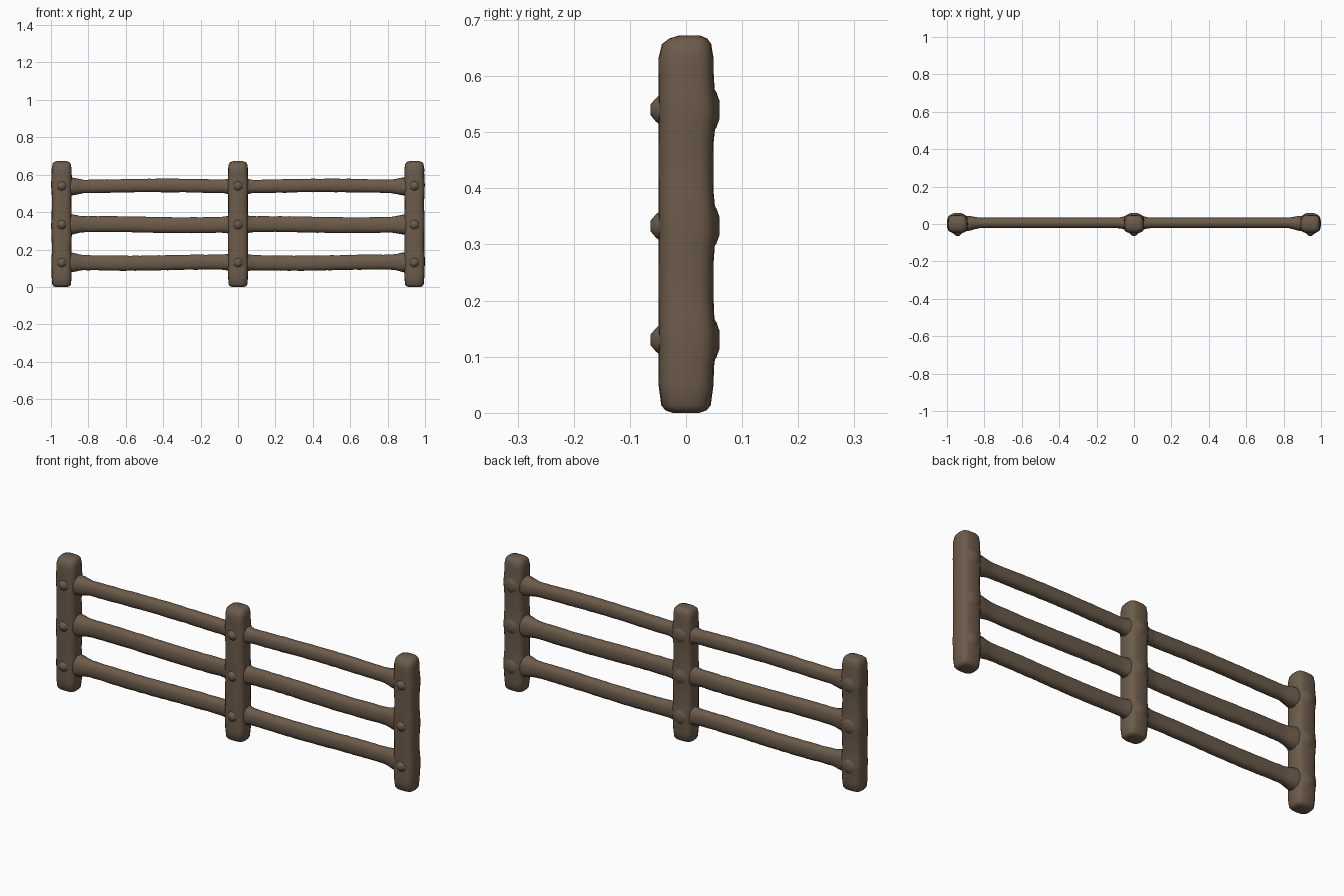
import bpy, bmesh, math, random
from mathutils import Vector

random.seed(4)
cube = bpy.data.objects.get("Cube")
if cube:
    bpy.data.objects.remove(cube, do_unlink=True)

wood = bpy.data.materials.new("weathered brown wood")
wood.use_nodes = True
brown = (0.15, 0.105, 0.07, 1)
wood.diffuse_color = brown
bsdf = wood.node_tree.nodes["Principled BSDF"]
bsdf.inputs["Base Color"].default_value = brown
bsdf.inputs["Roughness"].default_value = 0.9


def loft(name, rings, along, power, sides=20):
    """Skin rounded sections (centre, half width, half depth) along the x or z axis."""
    bm = bmesh.new()
    loops = []
    for centre, a, b in rings:
        loop = []
        for i in range(sides):
            t = math.tau * i / sides
            c, s = math.cos(t), math.sin(t)
            u = a * math.copysign(abs(c) ** (2 / power), c)
            v = b * math.copysign(abs(s) ** (2 / power), s)
            offset = Vector((u, v, 0)) if along == "z" else Vector((0, u, v))
            loop.append(bm.verts.new(Vector(centre) + offset))
        loops.append(loop)
    for low, high in zip(loops, loops[1:]):
        for i in range(sides):
            j = (i + 1) % sides
            bm.faces.new((low[i], low[j], high[j], high[i]))
    bm.faces.new(loops[0][::-1])
    bm.faces.new(loops[-1])
    bmesh.ops.recalc_face_normals(bm, faces=bm.faces)
    mesh = bpy.data.meshes.new(name)
    bm.to_mesh(mesh)
    bm.free()
    mesh.materials.append(wood)
    obj = bpy.data.objects.new(name, mesh)
    bpy.context.collection.objects.link(obj)
    bpy.ops.object.select_all(action="DESELECT")
    obj.select_set(True)
    bpy.context.view_layer.objects.active = obj
    bpy.ops.object.shade_smooth_by_angle(angle=math.radians(50))
    return obj


def smooth(t):
    t = max(0, min(1, t))
    return t * t * (3 - 2 * t)


posts = {"right": -0.943, "middle": 0, "left": 0.943}
# rail name: (height, half height)
rails = {"top": (0.54, 0.036), "centre": (0.333, 0.042), "bottom": (0.13, 0.04)}

# Posts: rounded square timbers with worn ends and a slight swell at each rail
for side, x in posts.items():
    rings = [((x, 0, 0), 0.032, 0.024), ((x, 0, 0.004), 0.044, 0.036),
             ((x, 0, 0.013), 0.050, 0.044), ((x, 0, 0.05), 0.053, 0.049)]
    for k in range(1, 19):
        z = 0.05 + k * 0.031
        swell = max(math.exp(-((z - h) / 0.035) ** 2) for h, r in rails.values())
        wobble = random.uniform(-0.0012, 0.0012)
        rings.append(((x, 0.003 * swell, z), 0.053 + 0.003 * swell + wobble,
                      0.049 + 0.003 * swell))
    rings += [((x, 0, 0.632), 0.053, 0.049), ((x, 0.001, 0.657), 0.049, 0.044),
              ((x, 0.004, 0.667), 0.042, 0.034), ((x, 0.006, 0.672), 0.028, 0.020)]
    loft(side + "_post", rings, "z", 3.2)

# Rails: round poles that flare where they meet the posts
for name, (height, radius) in rails.items():
    rings = []
    steps = 76
    for k in range(steps + 1):
        x = -0.95 + 1.9 * k / steps
        end = smooth((abs(x) - 0.82) / 0.075)
        mid = smooth((0.085 - abs(x)) / 0.04)
        flare = 0.013 * end + 0.006 * mid
        bow = 0.003 * math.sin(x * 7 + height * 20)
        wear = random.uniform(-0.0012, 0.0012)
        rings.append(((x, 0.006 - 0.003 * end, height + bow),
                      0.028 + 0.013 * end + 0.008 * mid, radius + flare + wear))
    loft(name + "_rail", rings, "x", 2.3)

# Pegs on the front, and soft knots on the back, of every joint
for side, x in posts.items():
    for name, (height, radius) in rails.items():
        for label, y, tip, size in (("peg", -0.046, -0.063, 0.027),
                                    ("knot", 0.046, 0.060, 0.042)):
            peg = loft(f"{side}_{name}_{label}",
                       [((0, 0, 0), size, size), ((0, 0, 0.008), size * 0.72, size * 0.76),
                        ((0, 0, abs(tip - y)), size * 0.32, size * 0.36)], "z", 2, 12)
            peg.rotation_euler.x = math.copysign(math.pi / 2, -y)
            peg.location = (x, y, height)
